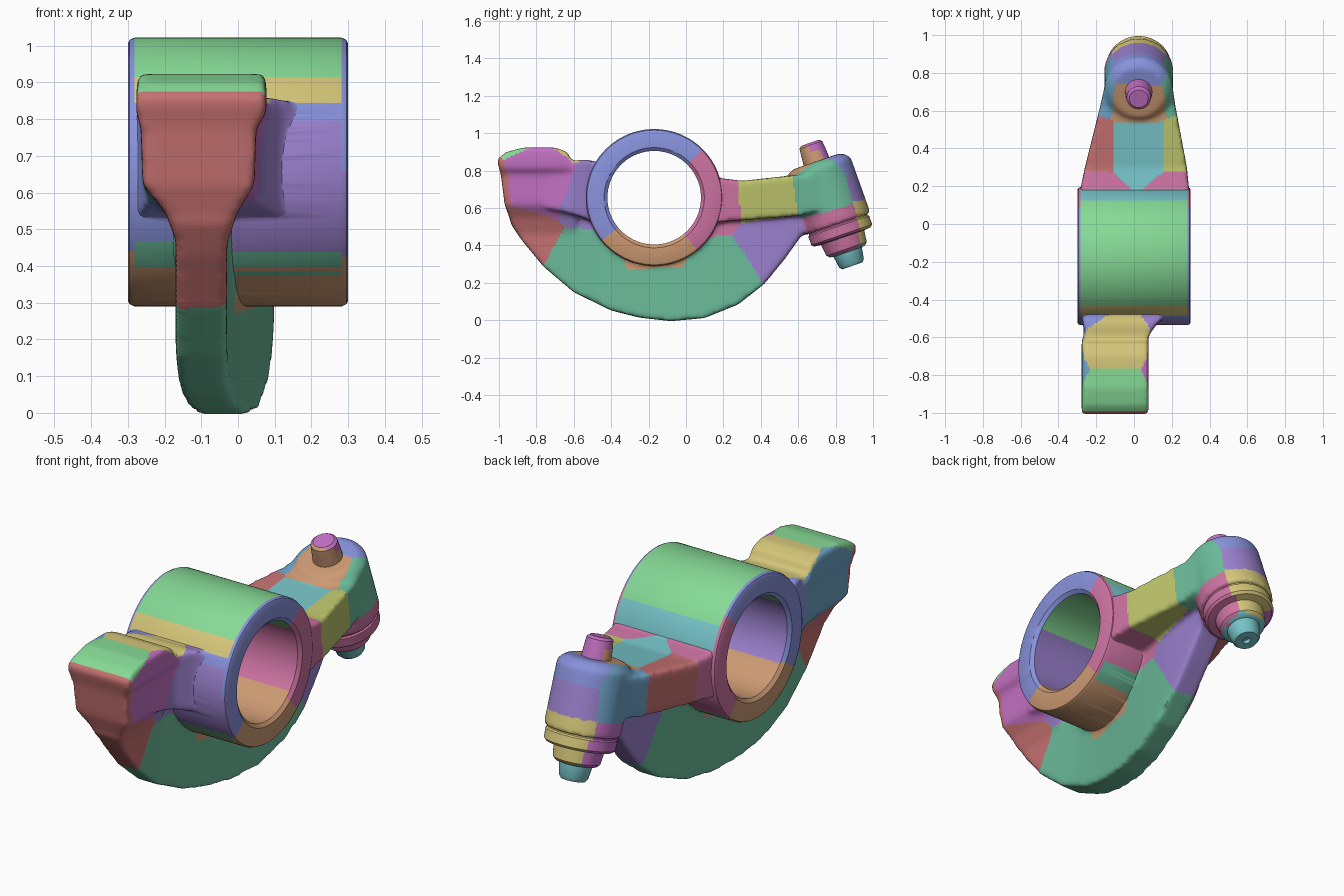
import bpy, bmesh
from mathutils import Vector, Matrix
from math import tau, radians

if "Cube" in bpy.data.objects:
    bpy.data.objects.remove(bpy.data.objects["Cube"])


def make(name, bm, hidden=False):
    bmesh.ops.remove_doubles(bm, verts=bm.verts, dist=1e-5)
    bmesh.ops.recalc_face_normals(bm, faces=bm.faces)
    me = bpy.data.meshes.new(name)
    bm.to_mesh(me)
    bm.free()
    ob = bpy.data.objects.new(name, me)
    bpy.context.collection.objects.link(ob)
    ob.hide_render = hidden
    return ob


def lathe(name, profile, origin, axis, steps=64, hidden=False):
    """Revolve (radius, distance) points about an axis."""
    bm = bmesh.new()
    vs = [bm.verts.new((r, 0, s)) for r, s in profile]
    es = [bm.edges.new(p) for p in zip(vs, vs[1:])]
    bmesh.ops.spin(bm, geom=vs + es, cent=(0, 0, 0), axis=(0, 0, 1), angle=tau, steps=steps)
    bm.transform(Matrix.Translation(origin) @ Vector(axis).to_track_quat('Z', 'Y').to_matrix().to_4x4())
    return make(name, bm, hidden)


def loft(name, sections, along):
    """Rectangular sections (t, x0, x1, b0, b1) stacked along y or z."""
    bm = bmesh.new()
    rings = []
    for t, x0, x1, b0, b1 in sections:
        pts = [(x0, b0), (x1, b0), (x1, b1), (x0, b1)]
        rings.append([bm.verts.new((x, t, b) if along == 'y' else (x, b, t)) for x, b in pts])
    for a, b in zip(rings, rings[1:]):
        for i in range(4):
            bm.faces.new((a[i], a[(i + 1) % 4], b[(i + 1) % 4], b[i]))
    bm.faces.new(rings[0])
    bm.faces.new(rings[-1])
    return make(name, bm)


def activate(ob):
    bpy.ops.object.select_all(action='DESELECT')
    ob.select_set(True)
    bpy.context.view_layer.objects.active = ob


# Crescent web: flat side profile, sliced along y, then bent sideways
outline = [(-.93, .62), (-.94, .52), (-.88, .43), (-.76, .285), (-.6, .15), (-.4, .052), (-.25, .014),
           (-.08, -.005), (.1, .012), (.28, .085), (.42, .195), (.53, .33), (.63, .47), (.72, .62),
           (.64, .72), (.2, .72), (-.17, .9), (-.6, .8)]
bm = bmesh.new()
face = bm.faces.new([bm.verts.new((-.07, y, z)) for y, z in outline])
ext = bmesh.ops.extrude_face_region(bm, geom=[face])['geom']
bmesh.ops.translate(bm, vec=(.14, 0, 0), verts=[g for g in ext if isinstance(g, bmesh.types.BMVert)])
for i in range(16):
    bmesh.ops.bisect_plane(bm, geom=bm.verts[:] + bm.edges[:] + bm.faces[:],
                           plane_co=(0, -.75 + i * .09, 0), plane_no=(0, 1, 0))
for v in bm.verts:
    t = min(max((v.co.y + .6) / 1.1, 0), 1)
    v.co.x += -.1 + .13 * t * t * (3 - 2 * t)
web = make("rocker_body", bm)

# Contact pad, the neck behind it, and the tapering arm
pad = loft("pad", [(.46, -.165, -.03, -.9, -.6), (.55, -.2, 0, -.945, -.58), (.62, -.26, .045, -.97, -.55),
                   (.78, -.265, .05, -.99, -.55), (.815, -.277, .078, -1, -.6), (.86, -.277, .078, -1.012, -.615),
                   (.9, -.275, .077, -.96, -.635), (.923, -.272, .072, -.87, -.7)], 'z')
neck = loft("neck", [(-.75, -.25, .05, .6, .85), (-.62, -.25, .06, .57, .85), (-.53, -.27, .12, .54, .86),
                     (-.4, -.28, .27, .5, .82)], 'y')
arm = loft("arm", [(0, -.295, .295, .52, .79), (.18, -.285, .292, .525, .76), (.3, -.26, .28, .535, .745),
                   (.62, -.18, .22, .56, .78), (.75, -.15, .2, .6, .8)], 'y')

# Tilted boss at the rear and a rough barrel core to blend against
AX, TOP = Vector((0, .325, -.946)), Vector((.025, .67, .93))
boss = lathe("boss", [(0, .085), (.14, .085), (.18, .12), (.184, .44), (0, .44)], TOP, AX)
core = lathe("core", [(0, -.28), (.357, -.28), (.357, .28), (0, .28)], (0, -.17, .655), (1, 0, 0), 96)

# Crisp barrel and bore, applied after the blend
barrel = lathe("barrel_tool", [(0, -.3), (.35, -.3), (.36, -.295), (.366, -.282), (.366, .282), (.36, .295),
                               (.35, .3), (0, .3)], (0, -.17, .656), (1, 0, 0), 128, True)
bore = lathe("bore_cutter", [(0, -.5), (.268, -.5), (.268, -.3), (.25, -.285), (.25, .285), (.268, .3),
                             (.268, .5), (0, .5)], (0, -.17, .655), (1, 0, 0), 128, True)

# Merge the cast parts into one filleted body
activate(web)
for ob in (pad, neck, arm, boss, core):
    ob.select_set(True)
bpy.ops.object.join()
rm = web.modifiers.new("blend", 'REMESH')
rm.mode, rm.voxel_size = 'VOXEL', .0115
sm = web.modifiers.new("fillet", 'SMOOTH')
sm.factor, sm.iterations = .5, 14
for op, tool in (('UNION', barrel), ('DIFFERENCE', bore)):
    md = web.modifiers.new(op.lower(), 'BOOLEAN')
    md.operation, md.object, md.solver = op, tool, 'EXACT'
activate(web)
bpy.ops.object.convert(target='MESH')
for tool in (barrel, bore):
    bpy.data.objects.remove(tool)

# Adjuster screw: stud above the boss, collar, cup and tip below
stud = lathe("adjuster_stud", [(0, -.02), (.05, -.02), (.064, -.008), (.068, .03), (.072, .085), (.09, .1),
                               (.09, .15), (0, .15)], TOP, AX, 32)
foot = lathe("adjuster_foot", [(0, .38), (.165, .38), (.165, .445), (.172, .452), (.172, .5), (.16, .512),
                               (.122, .516), (.114, .58), (.1, .594), (.08, .598), (.07, .66), (.058, .676),
                               (.02, .676), (.015, .66), (0, .66)], TOP, AX, 48)

# Colour patches: each face takes the colour of its nearest seed
palette = {"blue": (.53, .57, .86), "green": (.52, .85, .58), "brown": (.8, .6, .45), "teal": (.42, .73, .6),
           "red": (.77, .44, .44), "yellow": (.83, .77, .47), "violet": (.6, .5, .8), "magenta": (.76, .44, .76),
           "cyan": (.46, .76, .78), "pink": (.8, .45, .63), "olive": (.74, .77, .42), "steel": (.43, .64, .78)}
seeds = [("green", 0, -.17, 1), ("blue", .24, -.2, .95), ("blue", -.24, -.2, .95),
         ("blue", .27, -.42, .72), ("blue", -.27, -.42, .72), ("violet", .16, -.52, .65),
         ("brown", .17, -.2, .38), ("brown", -.25, -.2, .38), ("pink", .24, .14, .64), ("pink", -.22, .14, .64),
         ("teal", -.05, -.15, .1), ("teal", -.06, -.55, .25), ("teal", .02, .2, .2),
         ("red", -.1, -.9, .45), ("violet", .03, .5, .4), ("red", -.1, -1.03, .75),
         ("steel", -.27, -.77, .76), ("magenta", .08, -.78, .76), ("green", -.1, -.87, .92),
         ("yellow", -.1, -.67, .9), ("cyan", .03, .42, .78), ("olive", .24, .43, .66),
         ("red", -.2, .43, .66), ("teal", .2, .73, .7), ("steel", -.15, .73, .7),
         ("blue", .03, .87, .85), ("violet", .03, .92, .74), ("yellow", .03, .97, .55),
         ("pink", .17, .8, .47), ("magenta", -.13, .8, .47), ("cyan", .025, .89, .27),
         ("magenta", .025, .66, .98), ("brown", .025, .61, .87)]
names = list(palette)
for n, rgb in palette.items():
    bpy.data.materials.new(n).diffuse_color = (*[c ** 2.2 for c in rgb], 1)
spots = [(names.index(s[0]), Vector(s[1:])) for s in seeds]
for ob in (web, stud, foot):
    ob.data.materials.clear()
    for n in names:
        ob.data.materials.append(bpy.data.materials[n])
    for p in ob.data.polygons:
        p.material_index = min(spots, key=lambda s: (s[1] - p.center).length_squared)[0]
    activate(ob)
    bpy.ops.object.shade_smooth_by_angle(angle=radians(35))

for m in bpy.data.materials:
    if m.users and not m.is_grease_pencil:
        m.use_nodes = True
        m.node_tree.nodes["Principled BSDF"].inputs["Base Color"].default_value = m.diffuse_color
